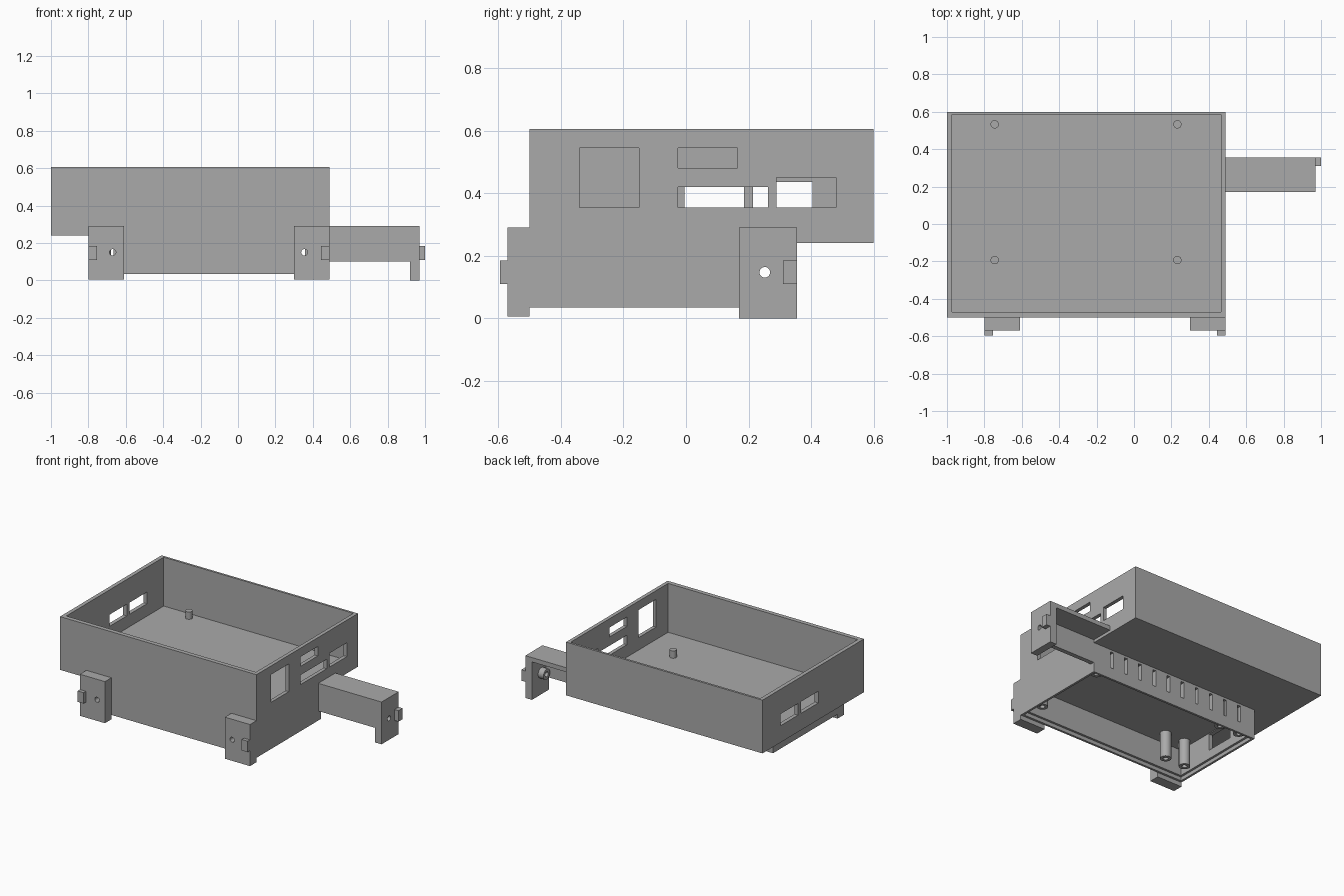
import bpy
import bmesh
from mathutils import Matrix

if "Cube" in bpy.data.objects:
    bpy.data.objects.remove(bpy.data.objects["Cube"])

grey = bpy.data.materials.new("plastic_grey")
grey.diffuse_color = (0.4, 0.4, 0.4, 1)
grey.use_nodes = True
grey.node_tree.nodes["Principled BSDF"].inputs["Base Color"].default_value = grey.diffuse_color


def add_box(bm, x, y, z):
    """Axis-aligned block from three (low, high) ranges."""
    mid = [(a + b) / 2 for a, b in (x, y, z)]
    size = [b - a for a, b in (x, y, z)]
    mat = Matrix.Translation(mid) @ Matrix.Diagonal((*size, 1))
    bmesh.ops.create_cube(bm, size=1, matrix=mat)


def add_cyl(bm, axis, centre, radius, length):
    """Cylinder along x, y or z around its centre."""
    rot = {"x": Matrix.Rotation(1.5707963, 4, "Y"),
           "y": Matrix.Rotation(1.5707963, 4, "X"),
           "z": Matrix.Identity(4)}[axis]
    bmesh.ops.create_cone(bm, cap_ends=True, segments=24, radius1=radius, radius2=radius,
                          depth=length, matrix=Matrix.Translation(centre) @ rot)


def make(name, boxes=(), cyls=(), smooth=False):
    bm = bmesh.new()
    for b in boxes:
        add_box(bm, *b)
    for c in cyls:
        add_cyl(bm, *c)
    mesh = bpy.data.meshes.new(name)
    bm.to_mesh(mesh)
    bm.free()
    mesh.materials.append(grey)
    obj = bpy.data.objects.new(name, mesh)
    bpy.context.collection.objects.link(obj)
    if smooth or cyls:
        bpy.ops.object.select_all(action="DESELECT")
        obj.select_set(True)
        bpy.context.view_layer.objects.active = obj
        bpy.ops.object.shade_smooth_by_angle()
    return obj


def cut(obj, boxes=(), cyls=()):
    """Subtract each block or cylinder from the part."""
    shapes = [([b], []) for b in boxes] + [([], [c]) for c in cyls]
    for i, (b, c) in enumerate(shapes):
        cutter = make(f"{obj.name}_cutter_{i}", b, c)
        cutter.hide_render = True
        cutter.hide_viewport = True
        mod = obj.modifiers.new("cut", "BOOLEAN")
        mod.operation = "DIFFERENCE"
        mod.solver = "EXACT"
        mod.object = cutter


# open tray with port windows
tray = make("tray", [((-1, 0.49), (-0.5, 0.6), (0.24, 0.605))])
right_wall, left_wall, back_wall = (0.44, 0.52), (-1.05, -0.95), (0.56, 0.65)
cut(tray, [
    ((-0.973, 0.465), (-0.47, 0.585), (0.27, 0.7)),
    (right_wall, (-0.34, -0.15), (0.355, 0.545)),
    (right_wall, (-0.025, 0.165), (0.48, 0.545)),
    (right_wall, (-0.025, 0.262), (0.355, 0.42)),
    (right_wall, (0.29, 0.48), (0.355, 0.45)),
    (left_wall, (-0.005, 0.185), (0.355, 0.435)),
    (left_wall, (0.215, 0.405), (0.355, 0.435)),
    (back_wall, (-0.05, 0.068), (0.335, 0.445)),
    (back_wall, (-0.165, -0.08), (0.335, 0.47)),
    (back_wall, (-0.33, -0.12), (0.335, 0.355)),
])

# standoffs on the tray floor
make("standoffs", cyls=[("z", (x, y, 0.293), 0.022, 0.055)
                        for x in (-0.745, 0.232) for y in (-0.193, 0.533)])

# lower bay, open underneath, with a recess for a cover, vents and a cable opening
screw_holes = [("y", (x, -0.5, 0.15), 0.017, 0.3) for x in (-0.67, 0.355)]
bay = make("lower_bay", [((-0.8, 0.49), (-0.5, 0.2), (0.035, 0.24))])
cut(bay, [
    ((-0.77, 0.46), (-0.47, 0.17), (0.0, 0.2399)),
    ((-0.785, 0.475), (-0.485, 0.185), (0.0, 0.06)),
    ((-0.85, -0.75), (-0.2, 0.0), (0.12, 0.235)),
] + [((0.333 - 0.1135 * i, 0.357 - 0.1135 * i), (0.14, 0.25), (0.112, 0.225)) for i in range(10)],
    screw_holes)

# cover screw posts
for i, (x, y) in enumerate([(0.425, -0.37), (0.425, 0.15), (-0.565, -0.37),
                            (-0.565, 0.15), (-0.715, -0.37), (-0.715, 0.15)]):
    post = make(f"cover_post_{i}", cyls=[("z", (x, y, 0.15), 0.035, 0.18)])
    cut(post, cyls=[("z", (x, y, 0.06), 0.016, 0.12)])

# front mounting tabs, each with a clip block
for side, x0, cx in (("left", -0.8, -0.8), ("right", 0.3, 0.445)):
    tab = make(f"{side}_mounting_tab", [((x0, x0 + 0.19), (-0.57, -0.5), (0.005, 0.29))])
    cut(tab, cyls=screw_holes)
    make(f"{side}_clip", [((cx, cx + 0.045), (-0.595, -0.57), (0.11, 0.185))])

# side arm: angle section with an end leg
make("arm_wall", [((0.49, 0.92), (0.17, 0.2), (0.1, 0.29))])
make("arm_top", [((0.49, 0.92), (0.2, 0.355), (0.26, 0.29))])
leg = make("arm_leg", [((0.92, 0.97), (0.17, 0.355), (0.0, 0.29))])
arm_hole = [("x", (0.93, 0.252, 0.147), 0.017, 0.3)]
cut(leg, cyls=arm_hole)
boss = make("arm_boss", cyls=[("x", (0.9, 0.252, 0.147), 0.036, 0.04)])
cut(boss, cyls=arm_hole)
make("arm_clip", [((0.97, 1.0), (0.31, 0.355), (0.11, 0.185))])
